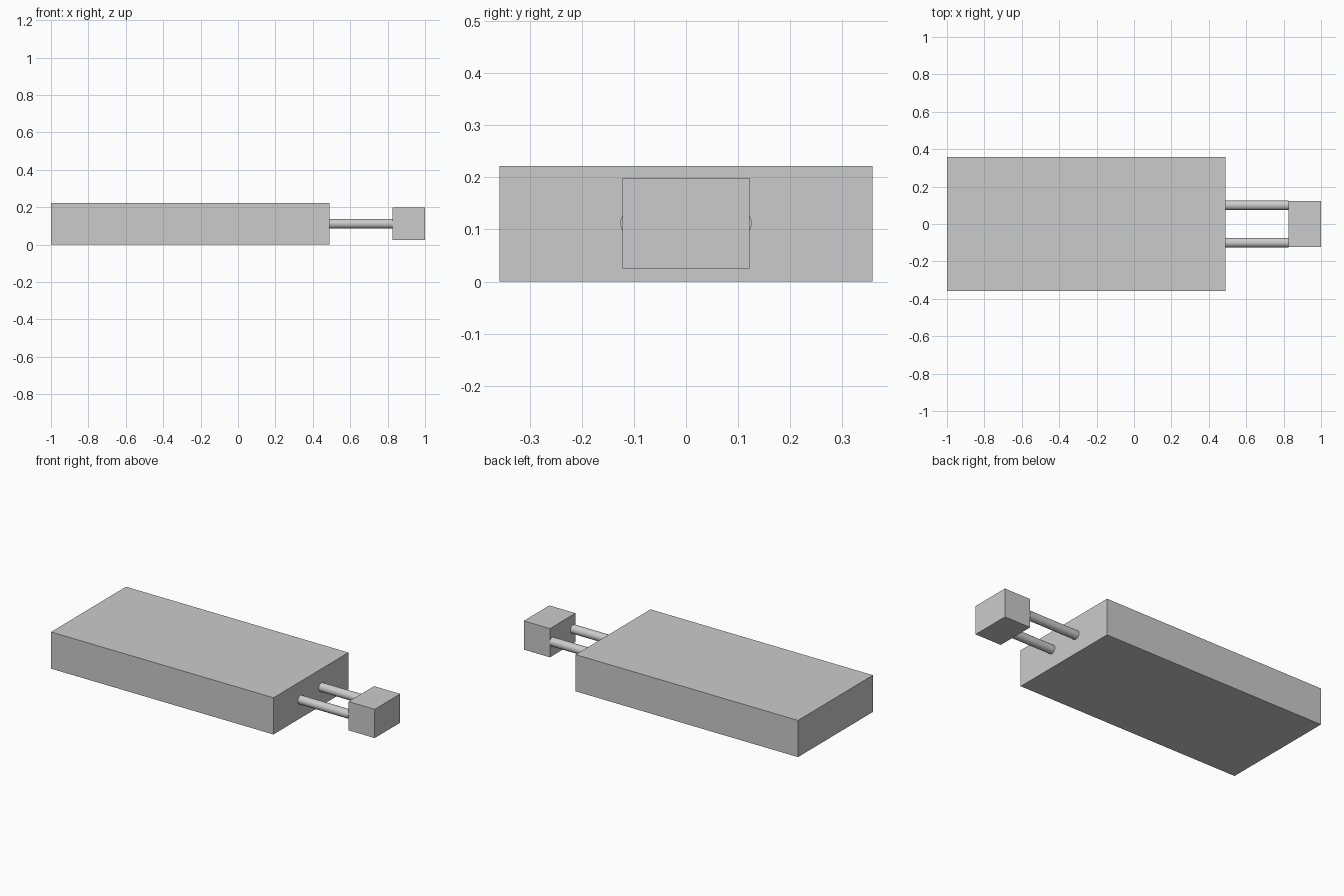
import bpy
import math

cube = bpy.data.objects.get("Cube")
if cube:
    bpy.data.objects.remove(cube, do_unlink=True)

GREY = (0.6, 0.6, 0.6, 1.0)
grey = bpy.data.materials.new("plain_grey")
grey.use_nodes = True
grey.diffuse_color = GREY
grey.node_tree.nodes["Principled BSDF"].inputs["Base Color"].default_value = GREY


def box(name, low, high):
    """Axis-aligned box between two corners."""
    centre = [(a + b) / 2 for a, b in zip(low, high)]
    bpy.ops.mesh.primitive_cube_add(size=1, location=centre)
    obj = bpy.context.object
    obj.name = name
    obj.scale = [b - a for a, b in zip(low, high)]
    bpy.ops.object.transform_apply(location=False, rotation=False, scale=True)
    obj.data.materials.append(grey)


def rod(name, x0, x1, y, z, radius):
    """Smooth round rod along x."""
    bpy.ops.mesh.primitive_cylinder_add(
        vertices=32, radius=radius, depth=x1 - x0,
        location=((x0 + x1) / 2, y, z), rotation=(0, math.pi / 2, 0))
    obj = bpy.context.object
    obj.name = name
    obj.data.materials.append(grey)
    bpy.ops.object.shade_smooth_by_angle(angle=math.radians(30))


# Main slab and the small end block
box("body_slab", (-1, -0.358, 0), (0.488, 0.358, 0.222))
box("end_block", (0.825, -0.122, 0.025), (1, 0.122, 0.199))

# Pair of rods joining them
for name, y in (("front_rod", -0.1), ("back_rod", 0.1)):
    rod(name, 0.488, 0.825, y, 0.112, 0.026)
